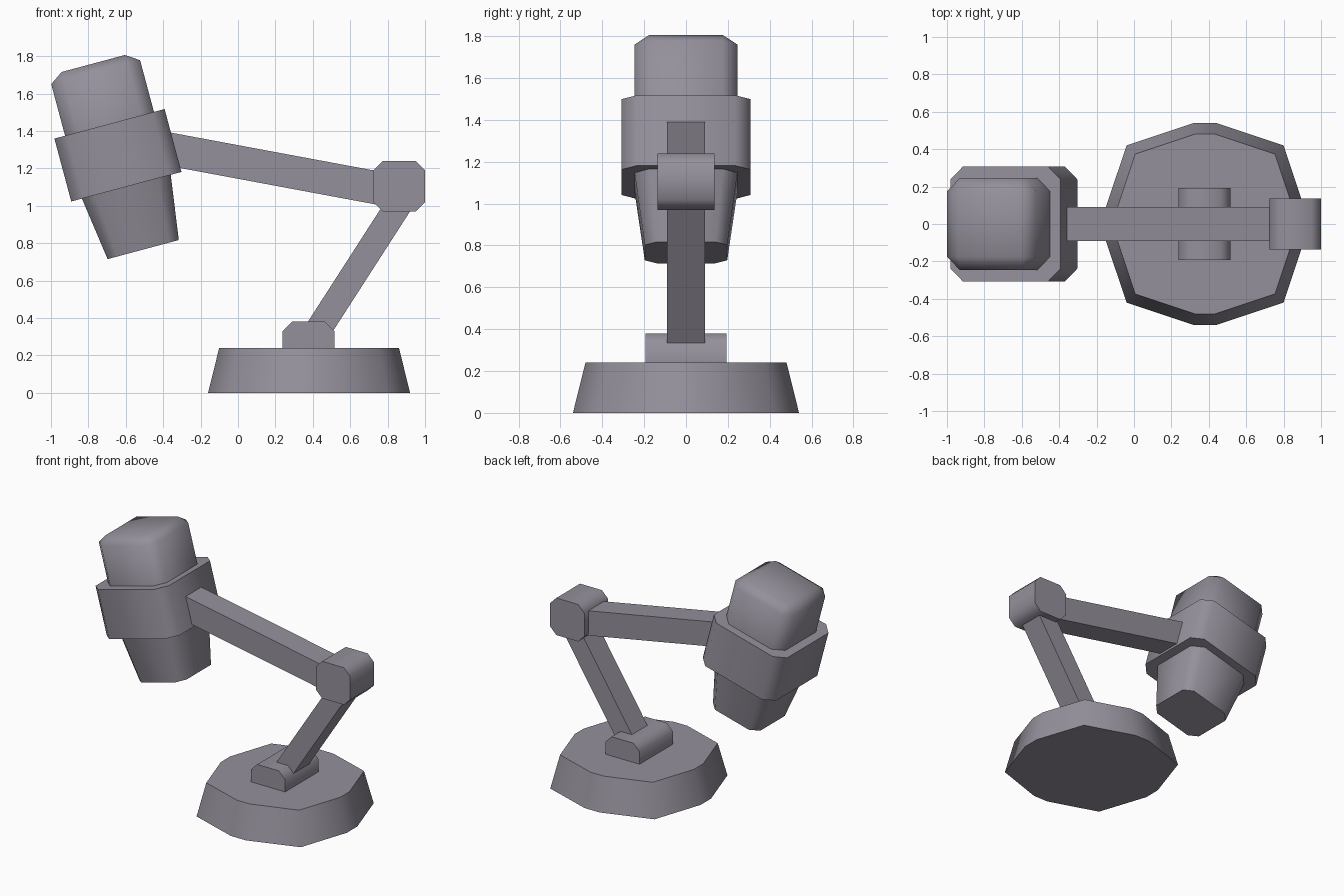
import bpy, bmesh, math
from mathutils import Vector, Matrix

cube = bpy.data.objects.get("Cube")
if cube:
    bpy.data.objects.remove(cube, do_unlink=True)

# Single painted-metal colour
COLOUR = (0.30, 0.28, 0.33, 1.0)
paint = bpy.data.materials.new("mauve_grey_paint")
paint.use_nodes = True
paint.diffuse_color = COLOUR
paint.node_tree.nodes["Principled BSDF"].inputs["Base Color"].default_value = COLOUR


def solid(name, points, matrix=Matrix()):
    """Convex solid spanning the points, smooth except at sharp edges."""
    bm = bmesh.new()
    for p in points:
        bm.verts.new(p)
    bmesh.ops.convex_hull(bm, input=bm.verts)
    bmesh.ops.dissolve_limit(bm, angle_limit=math.radians(1),
                             verts=bm.verts, edges=bm.edges)
    bmesh.ops.recalc_face_normals(bm, faces=bm.faces)
    mesh = bpy.data.meshes.new(name)
    bm.to_mesh(mesh)
    bm.free()
    mesh.materials.append(paint)
    obj = bpy.data.objects.new(name, mesh)
    obj.matrix_world = matrix
    bpy.context.collection.objects.link(obj)
    bpy.ops.object.select_all(action='DESELECT')
    obj.select_set(True)
    bpy.context.view_layer.objects.active = obj
    bpy.ops.object.shade_smooth_by_angle(angle=math.radians(60))
    return obj


def mirrored(corner_points, z):
    """Repeat points of one quadrant in all four quadrants at height z."""
    return [Vector((sx * x, sy * y, z)) for x, y in corner_points
            for sx in (-1, 1) for sy in (-1, 1)]


def cut_square(half_x, half_y, cut, z):
    return mirrored([(half_x, half_y - cut), (half_x - cut, half_y)], z)


def hinge(name, x, z, half_width):
    """Block with chamfered long edges, lying along y."""
    turn = Matrix.Translation((x, 0, z)) @ Matrix.Rotation(math.pi / 2, 4, 'X')
    points = [p for end in (-half_width, half_width)
              for p in cut_square(0.138, 0.135, 0.05, end)]
    solid(name, points, turn)


def arm(name, start, end, thickness, half_width):
    """Square bar between two (x, z) points."""
    a, b = Vector((start[0], 0, start[1])), Vector((end[0], 0, end[1]))
    along = (b - a).normalized()
    side = Vector((-along.z, 0, along.x)) * thickness / 2
    points = [p + s * side + Vector((0, y, 0)) for p in (a, b)
              for s in (-1, 1) for y in (-half_width, half_width)]
    solid(name, points)


# Base: tapered twelve-sided foot
corner = [(0.06, 0.54), (0.42, 0.42), (0.54, 0.06)]
top_corner = [(x * 0.89, y * 0.89) for x, y in corner]
solid("base", mirrored(corner, 0) + mirrored(top_corner, 0.24),
      Matrix.Translation((0.38, 0, 0)))

# Hinges and arms
hinge("base_hinge", 0.377, 0.245, 0.193)
hinge("elbow_hinge", 0.862, 1.105, 0.137)
arm("lower_arm", (0.37, 0.245), (0.885, 1.045), 0.14, 0.09)
arm("upper_arm", (-0.45, 1.318), (0.86, 1.074), 0.177, 0.09)

# Head: three stacked parts sharing one tilt
tilt = Matrix.Translation((-0.642, 0, 1.27)) @ Matrix.Rotation(math.radians(-15), 4, 'Y')
solid("head_collar", cut_square(0.305, 0.308, 0.07, -0.174)
      + cut_square(0.305, 0.308, 0.07, 0.174), tilt)
solid("head_cap", cut_square(0.246, 0.246, 0.07, 0.1)
      + cut_square(0.246, 0.246, 0.07, 0.46)
      + mirrored([(0.175, 0.175)], 0.508), tilt)
solid("head_shade", cut_square(0.246, 0.246, 0.07, -0.173)
      + cut_square(0.197, 0.197, 0.056, -0.522), tilt)
